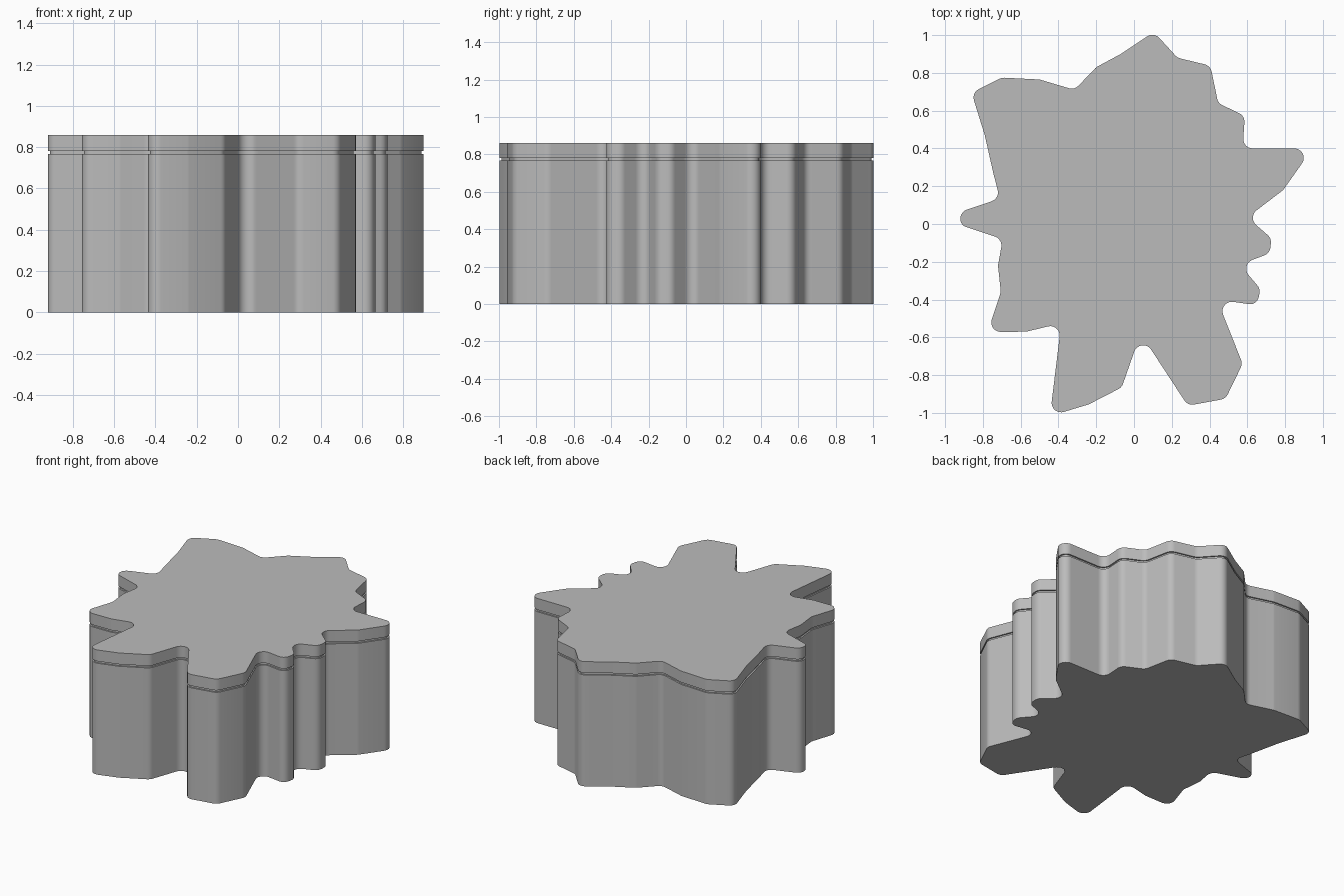
import bpy, bmesh, math
from mathutils import Vector

cube = bpy.data.objects.get("Cube")
if cube:
    bpy.data.objects.remove(cube, do_unlink=True)

HEIGHT = 0.86
SEAM_LOW, SEAM_HIGH, SEAM_DEPTH = 0.768, 0.782, 0.01
CORNER_RADIUS = 0.05
ARC_STEPS = 6

# Sharp corners of the splat outline, clockwise from the back tip
corners = [
    (.105, 1.017), (.23, .88), (.405, .838), (.445, .64), (.587, .572),
    (.575, .4), (.945, .4), (.79, .18), (.6, .035), (.727, -.075),
    (.72, -.155), (.56, -.215), (.67, -.345), (.65, -.43), (.44, -.4),
    (.575, -.74), (.485, -.925), (.285, -.962), (.035, -.58), (-.065, -.865),
    (-.24, -.955), (-.445, -1.017), (-.385, -.525), (-.57, -.57), (-.775, -.572),
    (-.705, -.36), (-.72, -.22), (-.695, -.08), (-.922, -.005), (-.917, .065),
    (-.71, .135), (-.745, .27), (-.79, .47), (-.86, .695), (-.7, .775),
    (-.5, .765), (-.315, .71), (-.2, .83), (-.07, .9),
]


def neighbours(points):
    """Yield each point with the one before and the one after it."""
    for i, point in enumerate(points):
        yield points[i - 1], point, points[(i + 1) % len(points)]


def fillet(points, radius):
    """Round every corner of a closed outline with an arc."""
    result = []
    for before, corner, after in neighbours([Vector(p) for p in points]):
        to_before, to_after = before - corner, after - corner
        half = to_before.angle(to_after) / 2
        limit = 0.48 * min(to_before.length, to_after.length)
        tangent = min(radius / math.tan(half), limit)
        start = corner + to_before.normalized() * tangent
        end = corner + to_after.normalized() * tangent
        bisector = (to_before.normalized() + to_after.normalized()).normalized()
        centre = corner + bisector * tangent / math.cos(half)
        arm = start - centre
        sweep = arm.angle_signed(end - centre)
        steps = max(2, round(ARC_STEPS * abs(sweep) / (math.pi / 2)))
        for k in range(steps + 1):
            angle = -sweep * k / steps
            c, s = math.cos(angle), math.sin(angle)
            result.append(centre + Vector((arm.x * c - arm.y * s,
                                           arm.x * s + arm.y * c)))
    return result


def inset(points, depth):
    """Move a clockwise outline inwards."""
    result = []
    for before, point, after in neighbours(points):
        along = (after - before).normalized()
        result.append(point + Vector((along.y, -along.x)) * depth)
    return result


outline = fillet(corners, CORNER_RADIUS)
groove = inset(outline, SEAM_DEPTH)

# Stack the outline into a body, a narrow seam and a lid
levels = [(outline, 0), (outline, SEAM_LOW), (groove, SEAM_LOW),
          (groove, SEAM_HIGH), (outline, SEAM_HIGH), (outline, HEIGHT)]
bm = bmesh.new()
rings = [[bm.verts.new((p.x, p.y, z)) for p in ring] for ring, z in levels]
for lower, upper in zip(rings, rings[1:]):
    for i in range(len(lower)):
        bm.faces.new((lower[i - 1], upper[i - 1], upper[i], lower[i]))
bm.faces.new(rings[0])
bm.faces.new(rings[-1][::-1])
bmesh.ops.recalc_face_normals(bm, faces=bm.faces[:])
mesh = bpy.data.meshes.new("splat_box")
bm.to_mesh(mesh)
bm.free()
box = bpy.data.objects.new("splat_box", mesh)
bpy.context.collection.objects.link(box)

# Plain grey finish
grey = bpy.data.materials.new("plain_grey")
grey.use_nodes = True
colour = (0.5, 0.5, 0.5, 1)
grey.diffuse_color = colour
grey.node_tree.nodes["Principled BSDF"].inputs["Base Color"].default_value = colour
mesh.materials.append(grey)

# Soft arcs, crisp rims
bpy.ops.object.select_all(action='DESELECT')
box.select_set(True)
bpy.context.view_layer.objects.active = box
bpy.ops.object.shade_smooth_by_angle(angle=math.radians(35))
